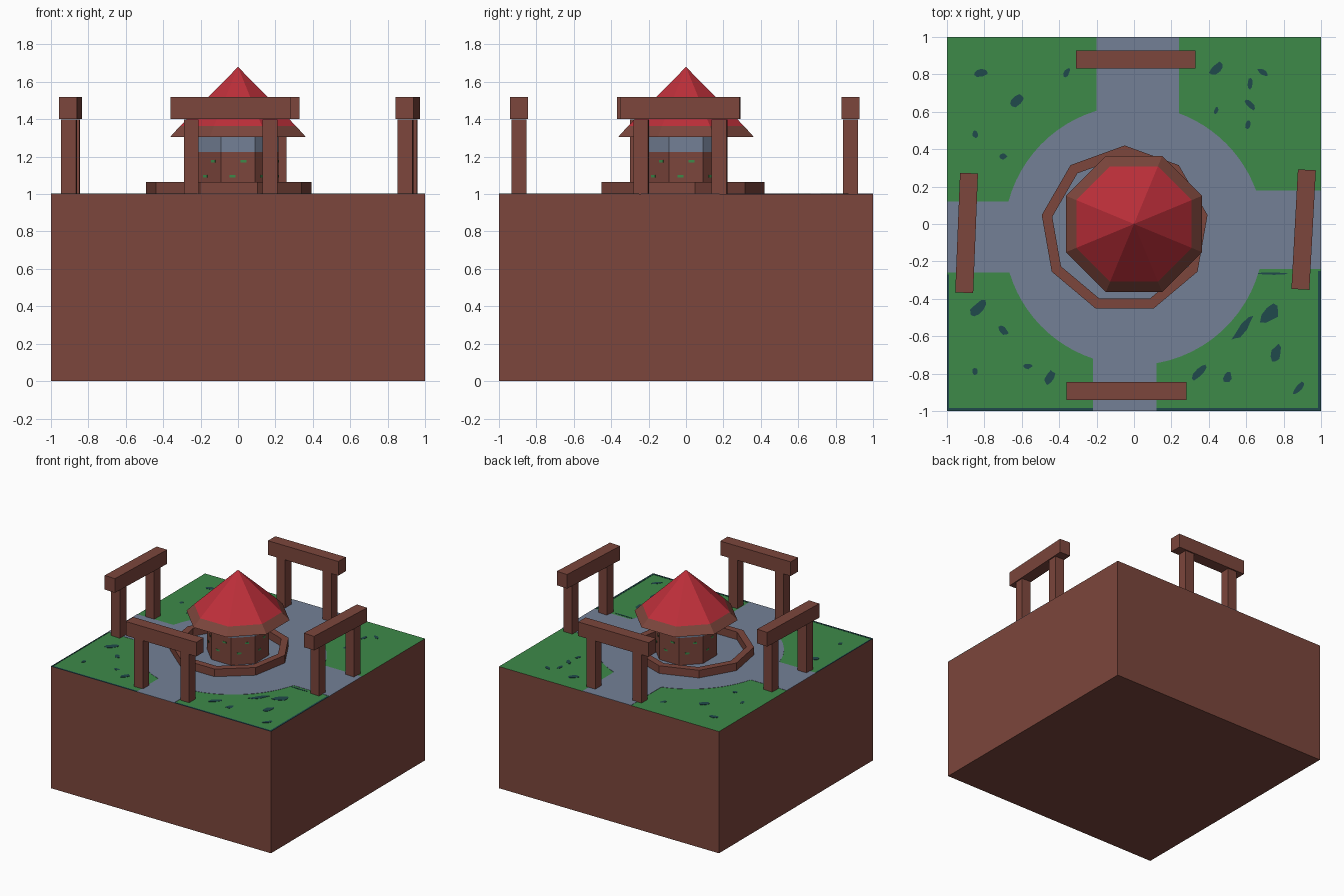
import bpy, bmesh, math, random
from mathutils import Matrix, Vector

if "Cube" in bpy.data.objects:
    bpy.data.objects.remove(bpy.data.objects["Cube"])

random.seed(4)


def material(name, rgb):
    m = bpy.data.materials.new(name)
    lin = [((c / 255 + 0.055) / 1.055) ** 2.4 for c in rgb]
    m.diffuse_color = (*lin, 1)
    m.use_nodes = True
    m.node_tree.nodes["Principled BSDF"].inputs["Base Color"].default_value = m.diffuse_color
    return m


BROWN = material("brown wood", (124, 70, 60))
GREEN = material("grass green", (61, 138, 73))
GREY = material("path grey", (116, 128, 150))
RED = material("roof red", (190, 47, 58))
TEAL = material("dark teal", (32, 74, 76))


def finish(name, bm, *mats):
    bmesh.ops.recalc_face_normals(bm, faces=bm.faces)
    me = bpy.data.meshes.new(name)
    bm.to_mesh(me)
    bm.free()
    for m in mats:
        me.materials.append(m)
    ob = bpy.data.objects.new(name, me)
    bpy.context.collection.objects.link(ob)
    return ob


def add_box(bm, center, size, turn=Matrix()):
    mat = turn @ Matrix.Translation(center) @ Matrix.Diagonal((*size, 1))
    return bmesh.ops.create_cube(bm, size=1, matrix=mat)


def add_prism(bm, pts, z0, z1):
    lo = [bm.verts.new((x, y, z0)) for x, y in pts]
    hi = [bm.verts.new((x, y, z1)) for x, y in pts]
    bm.faces.new(lo[::-1])
    bm.faces.new(hi)
    for i in range(len(pts)):
        j = (i + 1) % len(pts)
        bm.faces.new((lo[i], lo[j], hi[j], hi[i]))


def lathe(bm, profile, n, start, center=(0, 0), closed=False):
    """Sweep (radius, z) points around n flat sides; returns face bands."""
    rings = []
    for r, z in profile:
        if r == 0:
            rings.append([bm.verts.new((*center, z))] * n)
        else:
            rings.append([bm.verts.new((center[0] + r * math.cos(start + math.tau * k / n),
                                        center[1] + r * math.sin(start + math.tau * k / n), z))
                          for k in range(n)])
    bands = []
    for i in range(len(rings) if closed else len(rings) - 1):
        a, b = rings[i], rings[(i + 1) % len(rings)]
        band = []
        for k in range(n):
            j = (k + 1) % n
            vs = list(dict.fromkeys((a[k], a[j], b[j], b[k])))
            band.append(bm.faces.new(vs))
        bands.append(band)
    return bands


# Ground block: brown with a grass top
bm = bmesh.new()
add_box(bm, (0, 0, 0.5), (2, 2, 1))
bm.normal_update()
for f in bm.faces:
    f.material_index = 1 if f.normal.z > 0.5 else 0
finish("ground_block", bm, BROWN, GREEN)

# Path: round plaza with four arms, one outline
R, CY = 0.695, -0.06
arms = [(-0.24, 0.18), (-0.24, 0.20), (-0.12, 0.26), (-0.22, 0.12)]  # right, back, left, front
outline, spans = [], []
for k, (lo, hi) in enumerate(arms):
    turn = Matrix.Rotation(k * math.pi / 2, 2)
    c = turn.transposed() @ Vector((0, CY))
    ends = []
    for s in (lo, hi):
        inner = c.x + math.sqrt(R * R - (s - c.y) ** 2)
        ends.append((turn @ Vector((inner, s)), turn @ Vector((1, s))))
    spans.append(ends)
for k in range(4):
    (a_in, a_out), (b_in, b_out) = spans[k]
    outline += [a_in, a_out, b_out, b_in]
    nxt = spans[(k + 1) % 4][0][0]
    t0 = math.atan2(b_in.y - CY, b_in.x)
    t1 = math.atan2(nxt.y - CY, nxt.x)
    if t1 < t0:
        t1 += math.tau
    for i in range(1, 12):
        t = t0 + (t1 - t0) * i / 12
        outline.append(Vector((R * math.cos(t), CY + R * math.sin(t))))
bm = bmesh.new()
add_prism(bm, outline, 0.998, 1.002)
finish("path", bm, GREY)

# Dark grass tufts: x, y, length, width, angle
tufts = [
    (-.82, .81, .08, .04, 10), (-.63, .66, .09, .05, 40), (-.36, .81, .05, .03, 60),
    (-.85, .48, .04, .03, 90), (-.70, .36, .04, .03, 0), (.44, .83, .09, .05, 40),
    (.69, .81, .06, .03, 150), (.62, .75, .06, .03, 80), (.44, .61, .04, .02, 70),
    (.62, .64, .07, .03, 130), (.61, .53, .05, .03, 90), (-.83, -.45, .12, .06, 50),
    (-.70, -.57, .06, .04, 140), (-.85, -.79, .04, .03, 90), (-.57, -.76, .05, .03, 0),
    (-.45, -.82, .08, .04, 60), (.35, -.79, .10, .04, 50), (.50, -.82, .06, .04, 60),
    (.58, -.56, .15, .04, 50), (.73, -.48, .13, .07, 50), (.76, -.69, .09, .05, 75),
    (.88, -.88, .09, .03, 50), (.73, -.265, .17, .012, 0)]
bm = bmesh.new()
for x, y, l, w, deg in tufts:
    a, pts = math.radians(deg), []
    for k in range(9):
        t, q = math.tau * k / 9, random.uniform(0.8, 1.2) / 2
        u, v = l * q * math.cos(t), w * q * math.sin(t)
        pts.append((x + u * math.cos(a) - v * math.sin(a), y + u * math.sin(a) + v * math.cos(a)))
    add_prism(bm, pts, 0.998, 1.002)
finish("grass_tufts", bm, TEAL)

# Dark rim along the front edge and front halves of the sides
bm = bmesh.new()
for x0, x1, y0, y1 in ((-1, -.22, -1, -.985), (.12, 1, -1, -.985),
                       (-1, -.99, -.985, -.27), (.985, 1, -.985, -.25)):
    add_prism(bm, [(x0, y0), (x1, y0), (x1, y1), (x0, y1)], 0.998, 1.002)
finish("grass_rim", bm, TEAL)

# Four gates: two posts and a beam each
for name, x, y, deg in (("front", -.04, -.893, 0), ("back", .01, .88, 0),
                        ("left", -.895, -.048, 87.7), ("right", .907, -.03, 86.9)):
    turn = Matrix.Translation((x, y, 1)) @ Matrix.Rotation(math.radians(deg), 4, 'Z')
    bm = bmesh.new()
    for s in (-1, 1):
        add_box(bm, (s * 0.21, 0, 0.2), (0.08, 0.08, 0.4), turn)
    add_box(bm, (0, 0, 0.46), (0.64, 0.096, 0.116), turn)
    finish(name + "_gate", bm, BROWN)

# Low nine-sided kerb, slightly off centre
bm = bmesh.new()
lathe(bm, [(0.45, 1), (0.45, 1.065), (0.393, 1.065), (0.393, 1)], 9, math.pi / 2,
      (-0.05, -0.03), closed=True)
finish("kerb_ring", bm, BROWN)

# Eight-sided hut: brown wall, grey upper band
E = math.pi / 8
bm = bmesh.new()
bands = lathe(bm, [(0, 1), (0.235, 1), (0.235, 1.225), (0.235, 1.31), (0, 1.31)], 8, E)
for f in bands[2]:
    f.material_index = 1
finish("hut_wall", bm, BROWN, GREY)

# Small moss flecks on each wall face
bm = bmesh.new()
for k in range(8):
    turn = Matrix.Rotation(k * math.pi / 4, 4, 'Z')
    for z, u in ((1.095, -0.03), (1.175, 0.03)):
        add_box(bm, (0.217, u, z), (0.004, 0.032, 0.014), turn)
finish("moss_flecks", bm, GREEN)

# Eight-sided roof: brown eave band and underside, red above
bm = bmesh.new()
bands = lathe(bm, [(0, 1.305), (0.393, 1.305), (0.334, 1.365), (0, 1.68)], 8, E)
for f in bands[2]:
    f.material_index = 1
finish("roof", bm, BROWN, RED)
